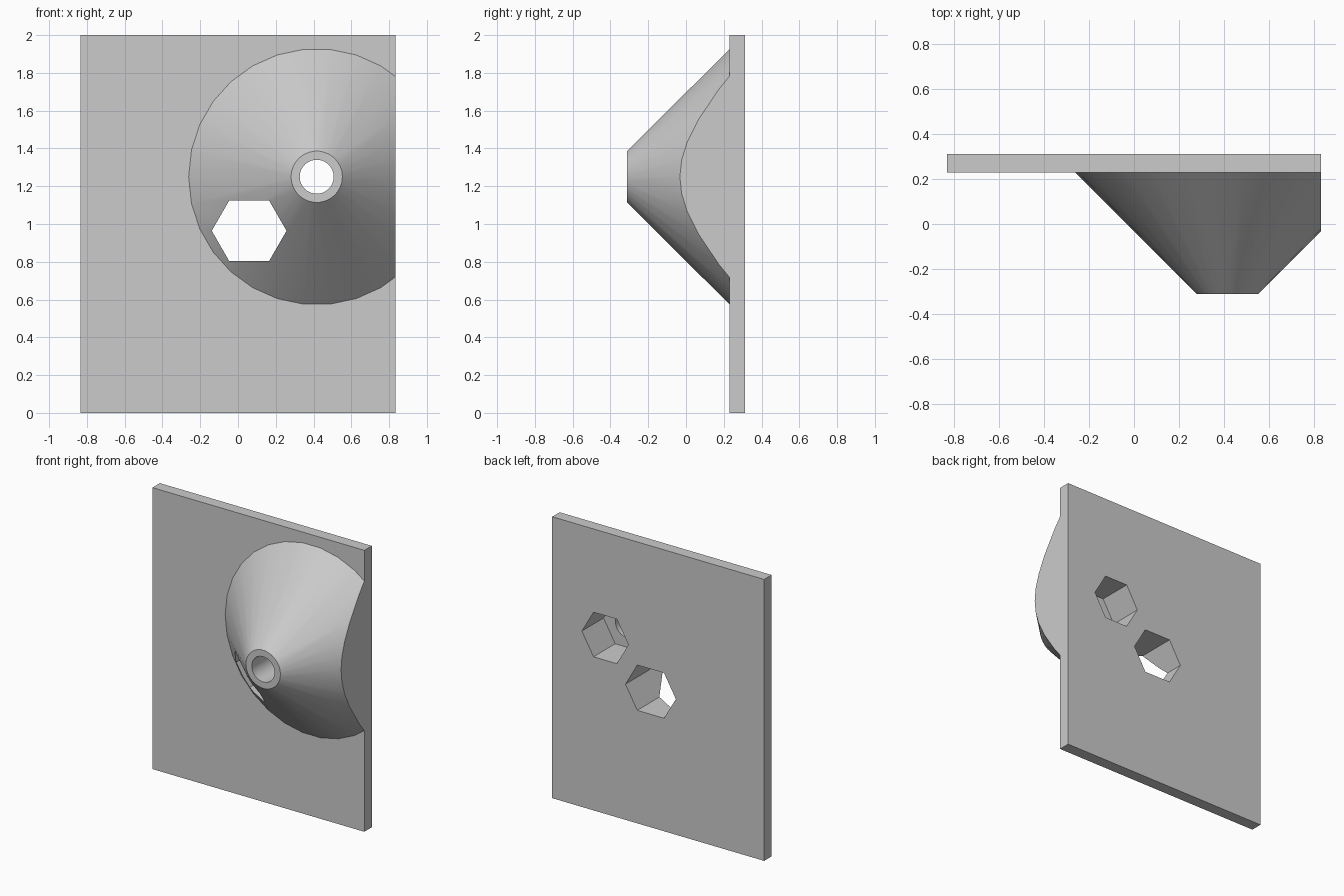
import bpy, bmesh
from math import cos, sin, pi, radians

default = bpy.data.objects.get("Cube")
if default:
    bpy.data.objects.remove(default, do_unlink=True)

HALF_W, HEIGHT = 0.833, 2.0
FRONT, PLATE_FRONT, BACK = -0.3125, 0.229, 0.3125
CONE_X, CONE_Z = 0.4167, 1.25

grey = bpy.data.materials.new("light grey")
grey.use_nodes = True
grey.diffuse_color = (0.6, 0.6, 0.6, 1)
grey.node_tree.nodes["Principled BSDF"].inputs["Base Color"].default_value = (0.6, 0.6, 0.6, 1)


def circle(r, n, x=CONE_X, z=CONE_Z, stretch=0):
    """Ring of (x, z) points; stretch pulls the two side halves apart."""
    pts = []
    for i in range(n):
        c, s = cos(2 * pi * i / n), sin(2 * pi * i / n)
        pts.append((x + r * c + (stretch if c > 0 else -stretch), z + r * s))
    return pts


def rectangle(x0, x1, z0, z1):
    return [(x0, z0), (x1, z0), (x1, z1), (x0, z1)]


def loft(name, front, back, y0, y1):
    """Solid between a front outline and a back outline."""
    bm = bmesh.new()
    a = [bm.verts.new((x, y0, z)) for x, z in front]
    b = [bm.verts.new((x, y1, z)) for x, z in back]
    bm.faces.new(a)
    bm.faces.new(b[::-1])
    for i in range(len(a)):
        j = (i + 1) % len(a)
        bm.faces.new((a[i], b[i], b[j], a[j]))
    bmesh.ops.recalc_face_normals(bm, faces=bm.faces)
    mesh = bpy.data.meshes.new(name)
    bm.to_mesh(mesh)
    bm.free()
    mesh.materials.append(grey)
    obj = bpy.data.objects.new(name, mesh)
    bpy.context.collection.objects.link(obj)
    return obj


def prism(name, outline, y0, y1):
    return loft(name, outline, outline, y0, y1)


def combine(target, tool, operation):
    """Apply a boolean and drop the tool."""
    bpy.context.view_layer.objects.active = target
    mod = target.modifiers.new(operation, "BOOLEAN")
    mod.object, mod.operation, mod.solver = tool, operation, "EXACT"
    bpy.ops.object.modifier_apply(modifier=mod.name)
    bpy.data.objects.remove(tool, do_unlink=True)


# Back plate, left overlong on one side until the cone is trimmed flush with it
body = prism("plate_with_cone", rectangle(-HALF_W, HALF_W + 0.5, 0, HEIGHT), PLATE_FRONT, BACK)

# Blunt 45 degree cone, sunk a little into the plate
sink = 0.03
cone = loft("cone", circle(0.136, 30), circle(0.678 + sink, 30), FRONT, PLATE_FRONT + sink)
combine(body, cone, "UNION")
combine(body, prism("side_trim", rectangle(HALF_W, HALF_W + 1, -1, 3), -1, 1), "DIFFERENCE")

# Round bore through the tip, with a hexagonal pocket behind it
combine(body, prism("bore", circle(0.09, 30), -1, 1), "DIFFERENCE")
combine(body, prism("hex_pocket", circle(0.183, 6), BACK - 0.243, 1), "DIFFERENCE")

# Slightly widened hexagonal through hole beside the tip
hole = circle(0.186, 6, 0.059, 0.964, stretch=0.012)
combine(body, prism("hex_hole", hole, -1, 1), "DIFFERENCE")

# Smooth cone and bore, sharp edges elsewhere
bpy.ops.object.select_all(action="DESELECT")
body.select_set(True)
bpy.context.view_layer.objects.active = body
bpy.ops.object.shade_smooth_by_angle(angle=radians(30))
